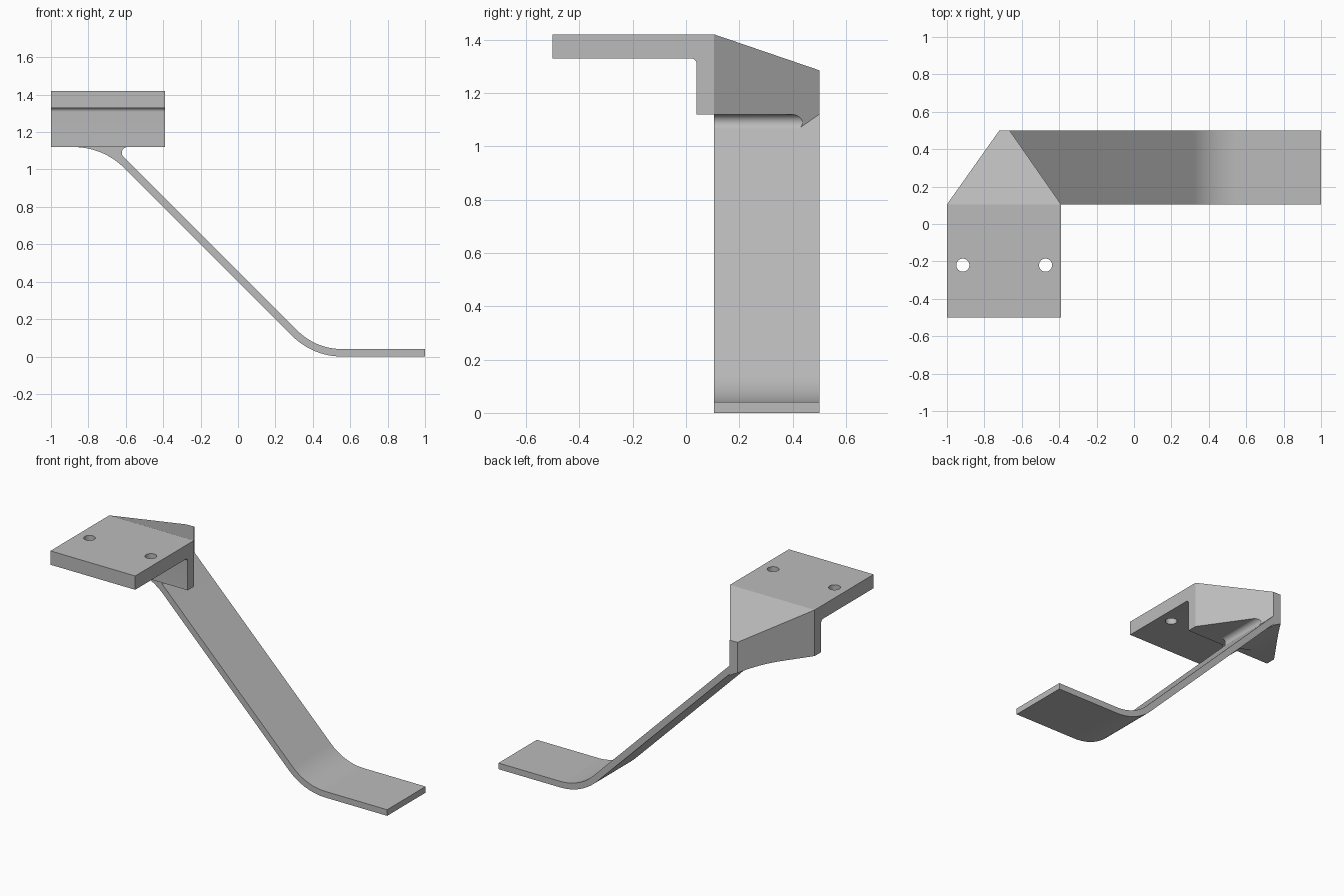
import bpy, bmesh
from math import sin, cos, radians
from mathutils import Vector

default = bpy.data.objects.get("Cube")
if default:
    bpy.data.objects.remove(default)

# Key dimensions shared between parts
BACK, JOIN = 0.5, 0.105
LEFT, RIGHT = -1.0, -0.39
TOP, UNDER = 1.42, 1.12

grey = bpy.data.materials.new("plain_grey")
grey.use_nodes = True
grey.diffuse_color = (0.5, 0.5, 0.5, 1)
grey.node_tree.nodes["Principled BSDF"].inputs["Base Color"].default_value = (0.5, 0.5, 0.5, 1)


def arc(cx, cz, r, start, end, steps=16):
    """Points along a circular arc, angles in degrees."""
    angles = [radians(start + (end - start) * i / steps) for i in range(steps + 1)]
    return [(cx + r * cos(a), cz + r * sin(a)) for a in angles]


def prism(points, axis, low, high):
    """Extrude a profile along x or y into a closed bmesh."""
    bm = bmesh.new()
    place = (lambda p: (low, p[0], p[1])) if axis == "x" else (lambda p: (p[0], low, p[1]))
    face = bm.faces.new([bm.verts.new(place(p)) for p in points])
    new = bmesh.ops.extrude_face_region(bm, geom=[face])["geom"]
    shift = Vector((high - low, 0, 0) if axis == "x" else (0, high - low, 0))
    bmesh.ops.translate(bm, vec=shift, verts=[g for g in new if isinstance(g, bmesh.types.BMVert)])
    bmesh.ops.recalc_face_normals(bm, faces=bm.faces)
    return bm


def trim(bm, point, normal):
    """Slice away the side the normal points to and cap the cut."""
    geom = bm.verts[:] + bm.edges[:] + bm.faces[:]
    cut = bmesh.ops.bisect_plane(bm, geom=geom, plane_co=point, plane_no=normal, clear_outer=True)
    edges = [g for g in cut["geom_cut"] if isinstance(g, bmesh.types.BMEdge)]
    bmesh.ops.contextual_create(bm, geom=edges)
    bmesh.ops.recalc_face_normals(bm, faces=bm.faces)


def finish(bm, name):
    mesh = bpy.data.meshes.new(name)
    bm.to_mesh(mesh)
    bm.free()
    mesh.materials.append(grey)
    obj = bpy.data.objects.new(name, mesh)
    bpy.context.collection.objects.link(obj)
    return obj


def select_only(obj):
    bpy.ops.object.select_all(action="DESELECT")
    obj.select_set(True)
    bpy.context.view_layer.objects.active = obj


# Mounting plate with its downturned flange and rounded inner corner
plate_profile = [(-0.5, TOP), (-0.5, 1.33)] + arc(0.018, 1.308, 0.022, 90, 0, 8)
plate_profile += [(0.04, UNDER), (JOIN, UNDER), (JOIN, TOP)]
plate = finish(prism(plate_profile, "x", LEFT, RIGHT), "mounting_plate")

# Two screw holes through the plate
for x in (-0.915, -0.473):
    bpy.ops.mesh.primitive_cylinder_add(vertices=32, radius=0.035, depth=0.4, location=(x, -0.22, 1.375))
    cutter = bpy.context.object
    cutter.hide_render = True
    select_only(plate)
    mod = plate.modifiers.new("screw_hole", "BOOLEAN")
    mod.operation, mod.solver, mod.object = "DIFFERENCE", "EXACT", cutter
    bpy.ops.object.modifier_apply(modifier=mod.name)
    bpy.data.objects.remove(cutter)

# Gusset block: filleted underside, then trimmed to its wedge shape
block_profile = [(-1.2, 1.6), (-1.2, UNDER)]
block_profile += arc(-0.88, 0.734, 0.386, 90, 45)
block_profile += arc(-0.59, 1.089, 0.031, 225, 90)
block_profile += [(-0.2, UNDER), (-0.2, 1.6)]
block = prism(block_profile, "y", JOIN, BACK)
run = BACK - JOIN
trim(block, (LEFT, JOIN, 0), (-run, 0.28, 0))
trim(block, (RIGHT, JOIN, 0), (run, 0.275, 0))
trim(block, (0, JOIN, TOP), (0, 0.135, run))
block = finish(block, "gusset_block")

# Sloping strip that bends into a flat foot
strip_profile = [(-0.721, UNDER)] + arc(0.555, 0.374, 0.374, 225, 270)
strip_profile += [(1.0, 0), (1.0, 0.04)]
strip_profile += arc(0.555, 0.374, 0.334, 270, 225) + [(-0.665, UNDER)]
strip = finish(prism(strip_profile, "y", JOIN, BACK), "bent_strip")

# Smooth the bends while keeping the edges crisp
for obj in (plate, block, strip):
    select_only(obj)
    bpy.ops.object.shade_smooth_by_angle(angle=radians(20))
